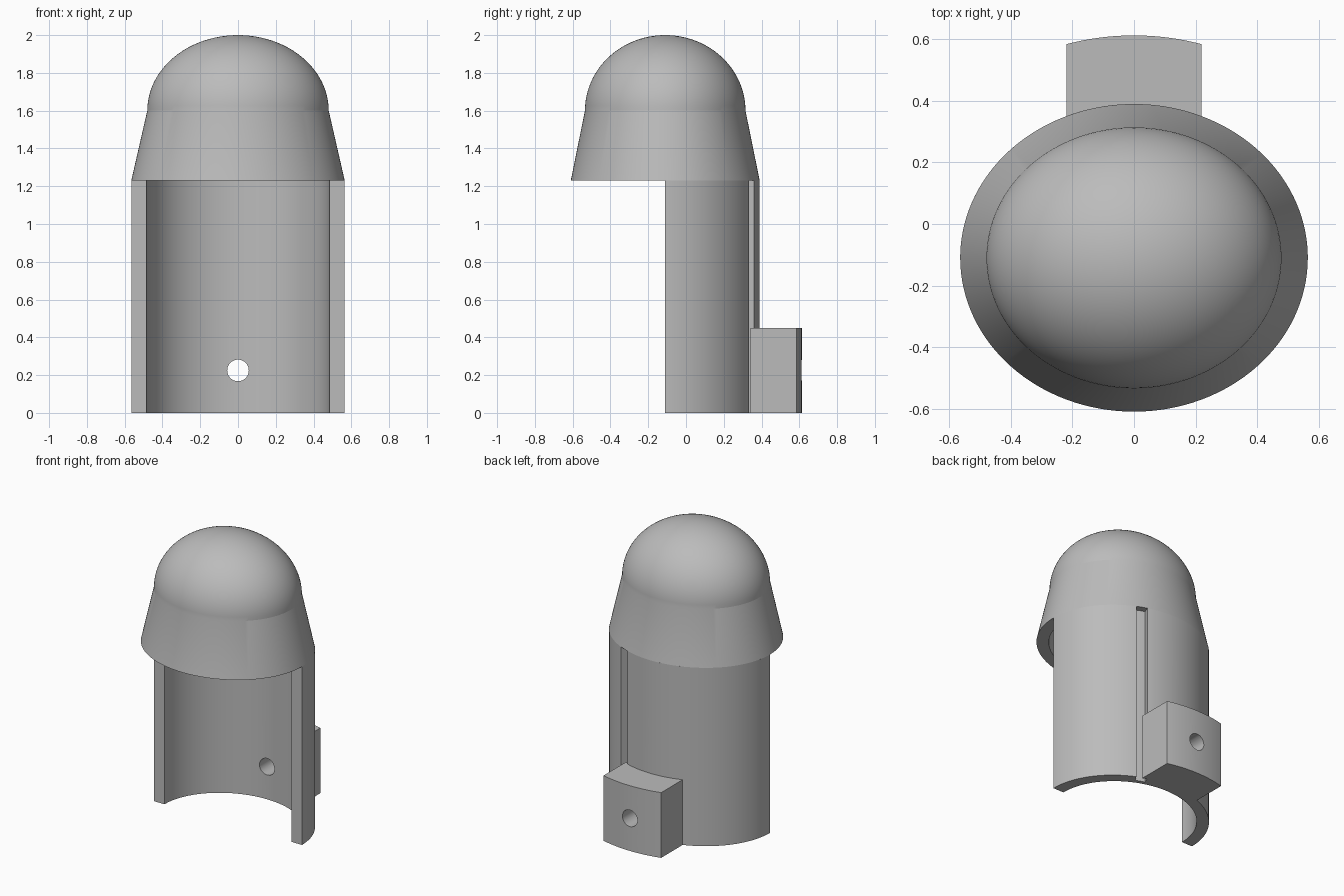
import bpy, bmesh, math

if "Cube" in bpy.data.objects:
    bpy.data.objects.remove(bpy.data.objects["Cube"])

YC = -0.11          # y of the body axis
A, B = 0.565, 0.5   # outer half-widths in x and y
INNER = 0.857       # inner wall as a fraction of the outer
RIM, NECK, TOP = 1.23, 1.6, 2.0

grey = bpy.data.materials.new("plain grey")
grey.use_nodes = True
colour = (0.5, 0.5, 0.5, 1)
grey.diffuse_color = colour
grey.node_tree.nodes["Principled BSDF"].inputs["Base Color"].default_value = colour


def arc(a, b, start, end, n):
    """Points on an ellipse about the body axis, angles in degrees."""
    angles = [math.radians(start + (end - start) * i / n) for i in range(n + 1)]
    return [(a * math.cos(t), YC + b * math.sin(t)) for t in angles]


def make_object(name, bm):
    bmesh.ops.recalc_face_normals(bm, faces=bm.faces)
    mesh = bpy.data.meshes.new(name)
    bm.to_mesh(mesh)
    bm.free()
    mesh.materials.append(grey)
    obj = bpy.data.objects.new(name, mesh)
    bpy.context.collection.objects.link(obj)
    return obj


def prism(name, outline, z0, z1):
    bm = bmesh.new()
    face = bm.faces.new([bm.verts.new((x, y, z0)) for x, y in outline])
    new = bmesh.ops.extrude_face_region(bm, geom=[face])["geom"]
    top = [v for v in new if isinstance(v, bmesh.types.BMVert)]
    bmesh.ops.translate(bm, verts=top, vec=(0, 0, z1 - z0))
    return make_object(name, bm)


def activate(obj):
    bpy.ops.object.select_all(action='DESELECT')
    obj.select_set(True)
    bpy.context.view_layer.objects.active = obj


def smooth(obj):
    activate(obj)
    bpy.ops.object.shade_smooth_by_angle(angle=math.radians(10))


# Half-round wall with one vertical groove in its outer face
g0, g1, floor = 62.5, 70, 0.91
outline = arc(A, B, 0, g0, 32)
outline += arc(A * floor, B * floor, g0, g1, 4)
outline += arc(A, B, g1, 180, 56)
outline += arc(A * INNER, B * INNER, 180, 0, 90)
wall = prism("half_round_wall", outline, 0, RIM)

# Rear mounting block with curved front and back
half = 0.22


def curve_across(a, b):
    t = math.degrees(math.acos(half / a))
    return arc(a, b, t, 180 - t, 20)


block_outline = curve_across(0.79, 0.723) + curve_across(A * 0.985, B * 0.985)[::-1]
block = prism("rear_block", block_outline, 0, 0.45)

# Round bolt hole through the block and wall
bm = bmesh.new()
bmesh.ops.create_cone(bm, cap_ends=True, segments=48, radius1=0.057, radius2=0.057, depth=1.0)
cutter = make_object("hole_cutter", bm)
cutter.rotation_euler.x = math.pi / 2
cutter.location = (0, 0.5, 0.225)
cutter.hide_render = True
for part in (wall, block):
    activate(part)
    mod = part.modifiers.new("bolt hole", 'BOOLEAN')
    mod.operation, mod.object, mod.solver = 'DIFFERENCE', cutter, 'EXACT'
    bpy.ops.object.modifier_apply(modifier=mod.name)
    smooth(part)
bpy.data.objects.remove(cutter)


# Hollow cap: tapered skirt below a dome, as (scale, height) profile
def dome(scale, height, n=24):
    steps = [math.pi / 2 * i / n for i in range(n + 1)]
    return [(scale * math.cos(t), NECK + height * math.sin(t)) for t in steps]


profile = dome(INNER - 0.14, TOP - NECK - 0.07)[::-1]
profile += [(INNER, RIM), (1, RIM)] + dome(0.85, TOP - NECK)
bm = bmesh.new()
verts = [bm.verts.new((s, 0, z)) for s, z in profile]
edges = [bm.edges.new(pair) for pair in zip(verts, verts[1:])]
bmesh.ops.spin(bm, geom=verts + edges, cent=(0, 0, 0), axis=(0, 0, 1),
               angle=2 * math.pi, steps=128, use_merge=True)
bmesh.ops.remove_doubles(bm, verts=bm.verts, dist=0.0001)
for v in bm.verts:
    v.co.x, v.co.y = v.co.x * A, v.co.y * B + YC
smooth(make_object("domed_cap", bm))
